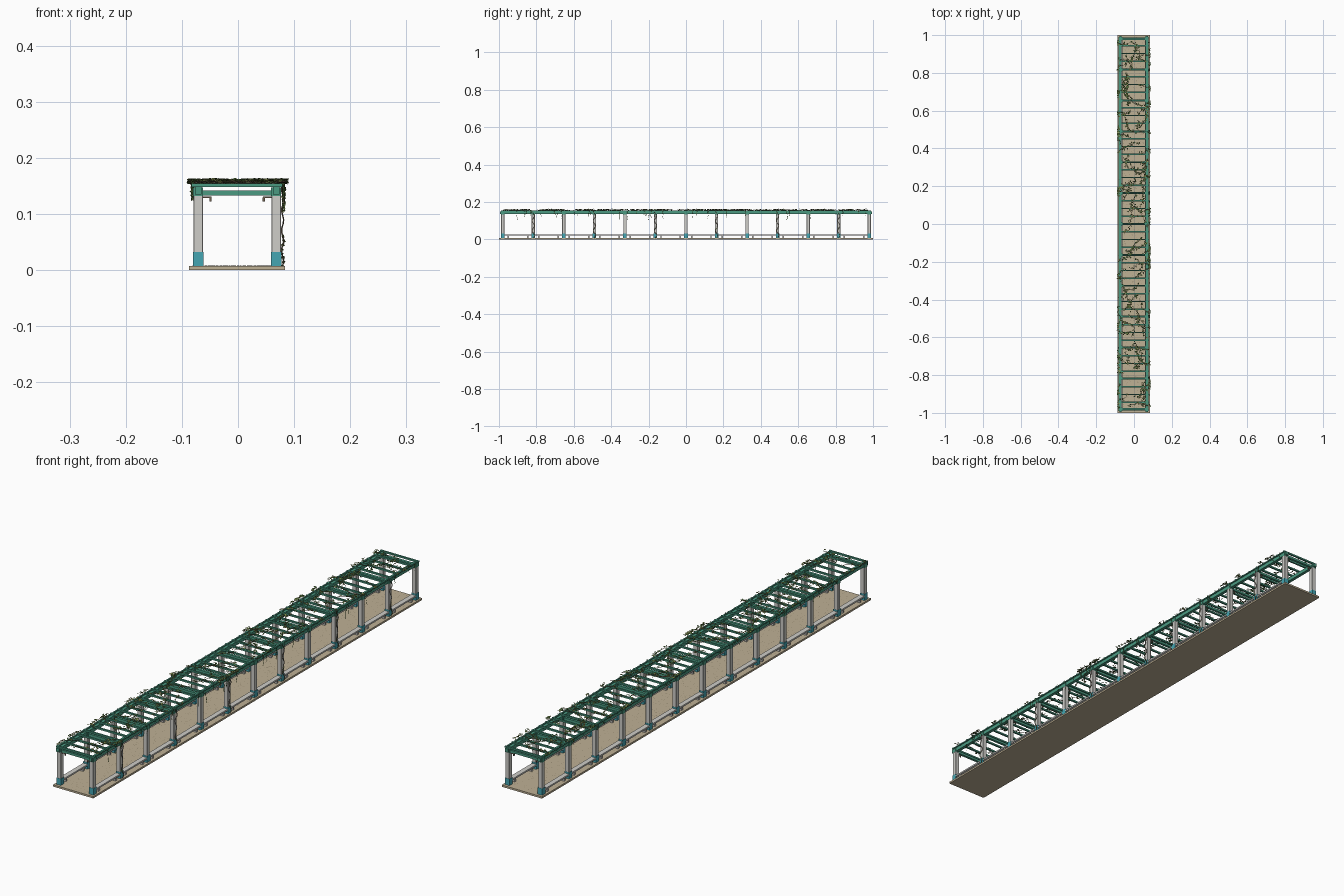
import bpy, bmesh, math, random
from mathutils import Vector, Matrix

if "Cube" in bpy.data.objects:
    bpy.data.objects.remove(bpy.data.objects["Cube"])

random.seed(7)
CX = -0.0015                      # centre of the built structure
COLS = [-0.98 + i * 1.96 / 12 for i in range(13)]


def material(name, rgb):
    m = bpy.data.materials.new(name)
    m.diffuse_color = (*rgb, 1)
    m.use_nodes = True
    m.node_tree.nodes["Principled BSDF"].inputs["Base Color"].default_value = m.diffuse_color
    return m


TEAL = material("teal", (0.06, 0.38, 0.45))
GREEN = material("green_paint", (0.07, 0.32, 0.22))
SAND = material("sand", (0.52, 0.44, 0.30))
STONE = material("stone", (0.62, 0.61, 0.58))
BRONZE = material("bronze", (0.16, 0.12, 0.08))
LEAF = material("leaf", (0.10, 0.20, 0.05))
OLIVE = material("olive_leaf", (0.26, 0.30, 0.09))
PEBBLE = material("pebble", (0.33, 0.27, 0.18))


def finish(name, bm, mat):
    me = bpy.data.meshes.new(name)
    bm.to_mesh(me)
    bm.free()
    me.materials.append(mat)
    ob = bpy.data.objects.new(name, me)
    bpy.context.collection.objects.link(ob)
    return ob


def boxes(name, items, mat, bevel=0):
    """items: (centre x, centre y, z low, z high, size x, size y)"""
    bm = bmesh.new()
    for x, y, z0, z1, sx, sy in items:
        mtx = Matrix.Translation((CX + x, y, (z0 + z1) / 2)) @ Matrix.Diagonal((sx, sy, z1 - z0, 1))
        bmesh.ops.create_cube(bm, size=1, matrix=mtx)
    ob = finish(name, bm, mat)
    if bevel:
        b = ob.modifiers.new("bevel", "BEVEL")
        b.width, b.segments = bevel, 1
    return ob


def both(*items):
    return [(s * i[0], *i[1:]) for i in items for s in (-1, 1)]


# floor slab
boxes("floor_slab", [(0, 0, 0, 0.007, 0.171, 2.0)], SAND)

# columns with painted feet and caps
boxes("columns", both(*[(0.0695, y, 0.007, 0.135, 0.017, 0.017) for y in COLS]), STONE, 0.001)
boxes("column_feet", both(*[(0.0695, y, 0.007, 0.032, 0.019, 0.019) for y in COLS]), TEAL)
boxes("column_caps", both(*[(0.0695, y, 0.132, 0.147, 0.018, 0.018) for y in COLS]), GREEN)

# timber roof frame
boxes("long_beams", both((0.0695, 0, 0.135, 0.149, 0.012, 1.99)), GREEN)
boxes("cross_beams", [(0, y, 0.133, 0.142, 0.13, 0.010) for y in COLS], GREEN)
N = 48
boxes("roof_slats", [(0, -0.985 + i * 1.97 / N, 0.148, 0.154, 0.162, 0.007) for i in range(N + 1)], GREEN)
boxes("roof_edge_rails", both((0.077, 0, 0.149, 0.153, 0.005, 1.98)), GREEN)

# benches between columns
mids = [(a + b) / 2 for a, b in zip(COLS, COLS[1:])]
boxes("bench_seats", both(*[(0.0695, y, 0.020, 0.026, 0.019, 0.146) for y in mids]), STONE)
boxes("bench_legs", both(*[(0.0695, y + d, 0.007, 0.020, 0.013, 0.008) for y in mids for d in (-0.052, 0.052)]), STONE)

# small lamp brackets on inner column faces
boxes("lamp_arms", both(*[(0.054, y, 0.128, 0.131, 0.016, 0.003) for y in COLS]), BRONZE)
boxes("lamp_heads", both(*[(0.0475, y, 0.122, 0.129, 0.004, 0.004) for y in COLS]), BRONZE)


# leaves as folded diamonds
def add_leaf(bm, pos, size, tilt):
    rot = (Matrix.Rotation(random.uniform(0, 6.28), 4, 'Z')
           @ Matrix.Rotation(random.uniform(-tilt, tilt), 4, 'X')
           @ Matrix.Rotation(random.uniform(-tilt, tilt), 4, 'Y'))
    pts = [(0, -0.5, 0), (0.32, 0, 0.08), (0, 0.6, 0), (-0.32, 0, 0.08)]
    v = [bm.verts.new(Vector(pos) + rot @ (Vector(p) * size)) for p in pts]
    bm.faces.new((v[0], v[1], v[2]))
    bm.faces.new((v[0], v[2], v[3]))


def tubes(name, paths, radius, mat):
    cu = bpy.data.curves.new(name, 'CURVE')
    cu.dimensions = '3D'
    cu.bevel_depth, cu.bevel_resolution = radius, 0
    for pts in paths:
        sp = cu.splines.new('POLY')
        sp.points.add(len(pts) - 1)
        for q, p in zip(sp.points, pts):
            q.co = (*p, 1)
    cu.materials.append(mat)
    ob = bpy.data.objects.new(name, cu)
    bpy.context.collection.objects.link(ob)


# vine stems wandering over the roof
roof = []
for i in range(70):
    y, x = -0.96 + 1.92 * i / 69, random.uniform(-0.07, 0.07)
    a, pts = random.uniform(0, 6.28), []
    for k in range(10):
        pts.append((x, y, random.uniform(0.154, 0.159)))
        a += random.uniform(-0.7, 0.7)
        x = max(-0.085, min(0.085, x + 0.014 * math.cos(a)))
        y = max(-0.98, min(0.98, y + 0.014 * math.sin(a)))
    roof.append(pts)
tubes("roof_vine_stems", roof, 0.0009, BRONZE)

# vines climbing every second column on the right side
climb = []
for y in COLS[1::2]:
    climb.append([(0.0795 + 0.002 * math.sin(t * 1.3), y + 0.006 * math.sin(t * 0.9), 0.007 + 0.0075 * t)
                  for t in range(20)])
tubes("climbing_vines", climb, 0.0012, BRONZE)

# tendrils hanging from the roof edges
hang = []
for i in range(60):
    s = random.choice((-1, 1, 1))
    x, y, drop = s * random.uniform(0.079, 0.083), random.uniform(-0.97, 0.97), random.uniform(0.012, 0.05)
    if s < 0:
        drop *= 0.6
    hang.append([(x + random.uniform(-.001, .001), y + random.uniform(-.003, .003), 0.154 - drop * k / 4)
                 for k in range(5)])
tubes("hanging_tendrils", hang, 0.0006, LEAF)

# foliage in two greens
for name, mat, count in (("dark_foliage", LEAF, 1000), ("olive_foliage", OLIVE, 800)):
    bm = bmesh.new()
    for i in range(count):
        p = random.choice(random.choice(roof))
        add_leaf(bm, (max(-0.086, min(0.085, p[0] + random.uniform(-.008, .008))),
                      max(-0.99, min(0.99, p[1] + random.uniform(-.008, .008))),
                      random.uniform(0.154, 0.162)), random.uniform(0.008, 0.012), 0.35)
    for path in hang:
        for p in path[1:]:
            if random.random() < 0.4:
                add_leaf(bm, p, 0.006, 1.3)
    for path in climb:
        for p in path[:8]:
            add_leaf(bm, p, 0.007, 1.3)
    finish(name, bm, mat)

# flat pebbles and fallen leaves on the floor
bm = bmesh.new()
for i in range(1300):
    add_leaf(bm, (random.uniform(-0.08, 0.077), random.uniform(-0.99, 0.99), 0.0072),
             random.uniform(0.003, 0.006), 0)
finish("floor_pebbles", bm, PEBBLE)
